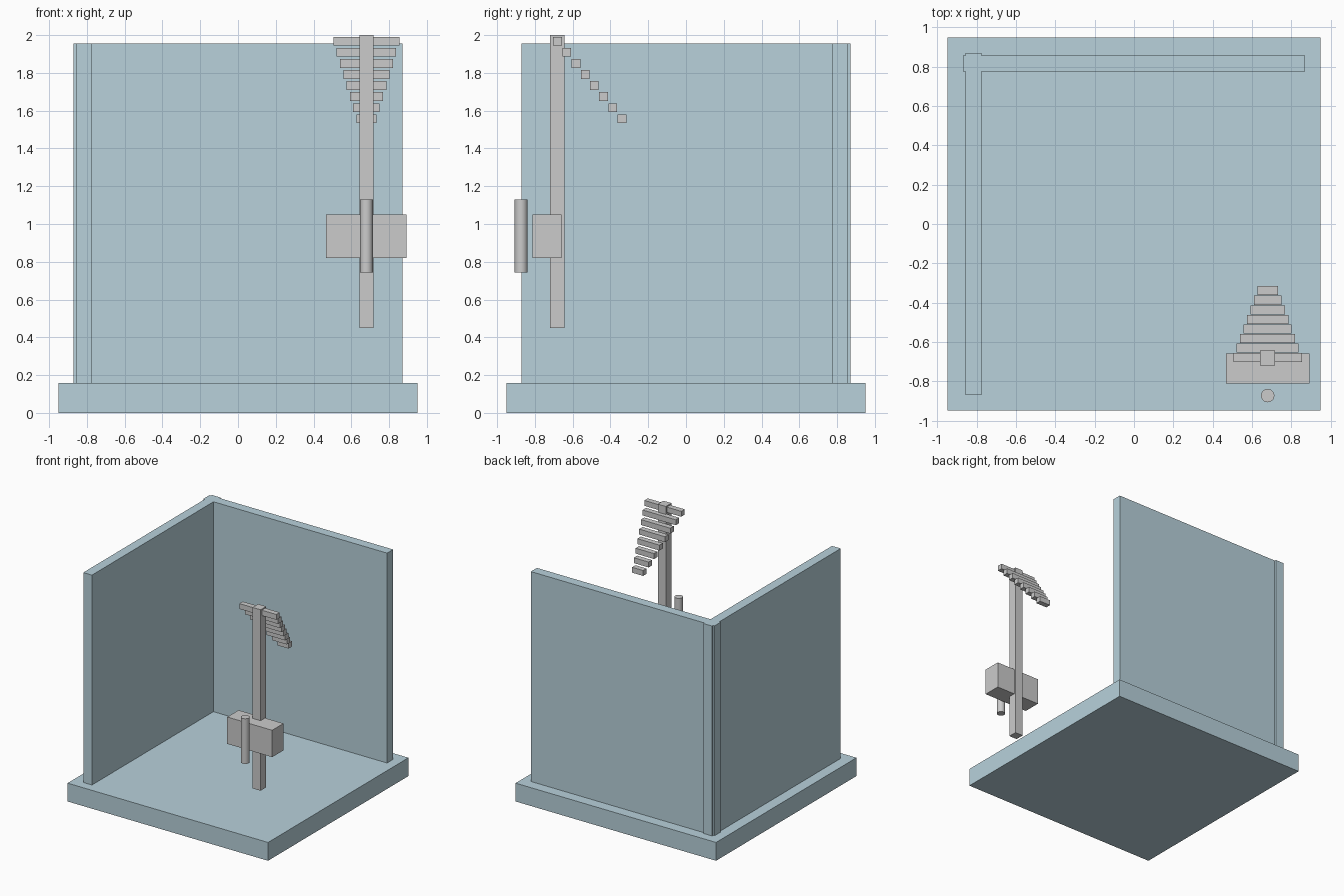
import bpy
import math

if "Cube" in bpy.data.objects:
    bpy.data.objects.remove(bpy.data.objects["Cube"])

blue = bpy.data.materials.new("pale_blue")
blue.diffuse_color = (0.48, 0.64, 0.71, 1)
blue.use_nodes = True
blue.node_tree.nodes["Principled BSDF"].inputs["Base Color"].default_value = blue.diffuse_color


def box(name, center, size, mat=None):
    bpy.ops.mesh.primitive_cube_add(size=1, location=center)
    ob = bpy.context.object
    ob.name = name
    ob.scale = size
    bpy.ops.object.transform_apply(location=False, rotation=False, scale=True)
    if mat:
        ob.data.materials.append(mat)
    return ob


# Floor slab and two walls crossing at the back left corner
FLOOR, TOP = 0.157, 1.955
wall_z, wall_h = (FLOOR + TOP) / 2, TOP - FLOOR
box("floor_slab", (0, 0, FLOOR / 2), (1.9, 1.9, FLOOR), blue)
box("back_wall", (0, 0.816, wall_z), (1.74, 0.082, wall_h), blue)
box("left_wall", (-0.816, 0, wall_z), (0.082, 1.74, wall_h), blue)

# Upright post with the block in front of it
X = 0.68
box("post", (X, -0.682, 1.225), (0.076, 0.076, 1.55))
box("post_block", (X, -0.736, 0.935), (0.426, 0.153, 0.23))

# Free-standing round handle ahead of the block
bpy.ops.mesh.primitive_cylinder_add(vertices=32, radius=0.034, depth=0.387,
                                    location=(X, -0.873, 0.937))
handle = bpy.context.object
handle.name = "round_handle"
bpy.ops.object.shade_smooth_by_angle(angle=math.radians(40))

# Slats stepping down and back, each one narrower
for i in range(8):
    box(f"slat_{i + 1}", (X, -0.68 + 0.0487 * i, 1.967 - 0.0585 * i),
        (0.35 - 0.035 * i, 0.046, 0.046))
